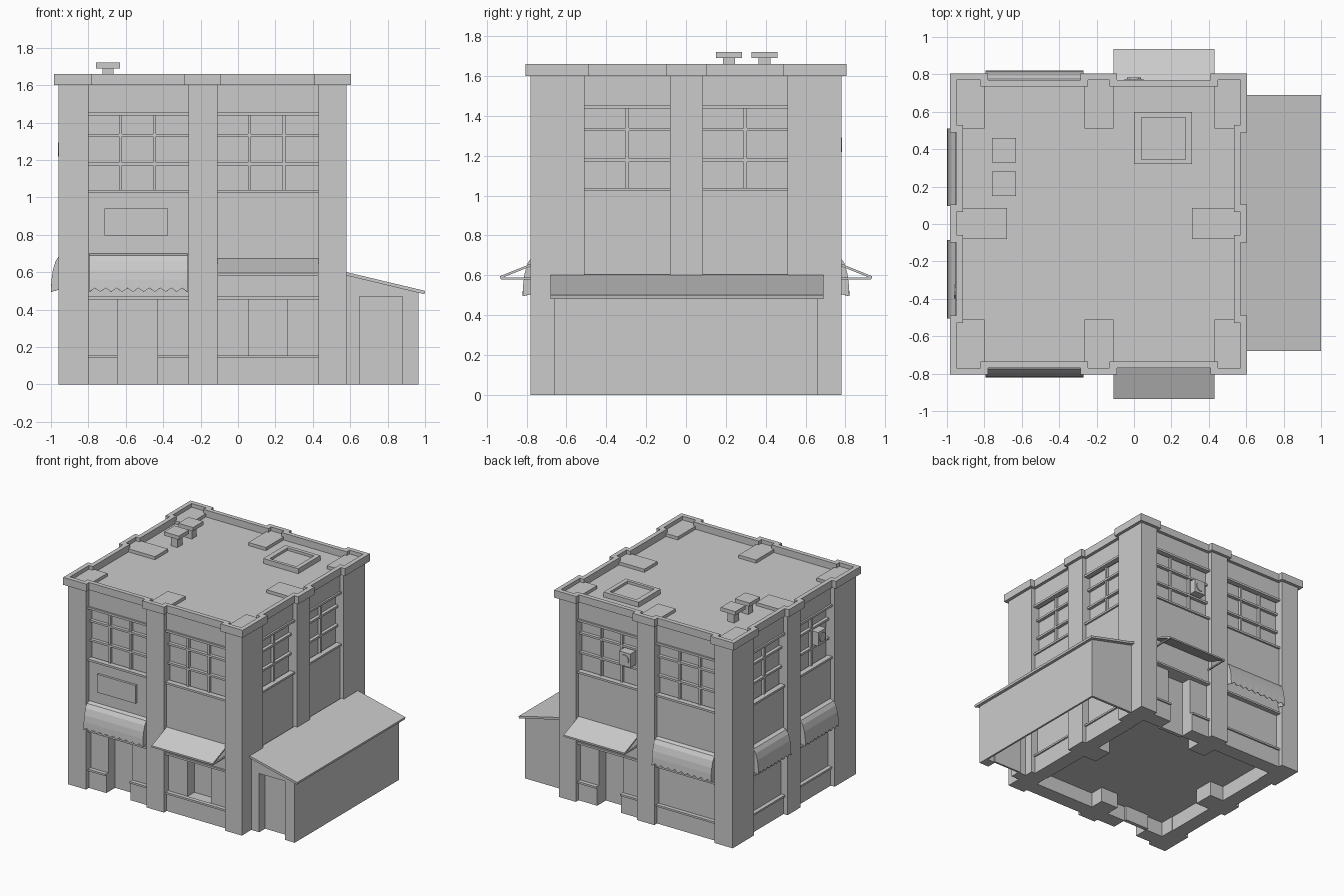
import bpy, bmesh, math
from mathutils import Vector, Matrix

if "Cube" in bpy.data.objects:
    bpy.data.objects.remove(bpy.data.objects["Cube"])

# Wall mapping: u along the wall, d outward from the panel plane, z up
WALLS = {
    "front": lambda u, d, z: Vector((u, -0.745 - d, z)),
    "back": lambda u, d, z: Vector((u, 0.745 + d, z)),
    "left": lambda u, d, z: Vector((-0.925 - d, u, z)),
    "right": lambda u, d, z: Vector((0.545 + d, u, z)),
}


def finish(name, bm):
    bmesh.ops.recalc_face_normals(bm, faces=bm.faces[:])
    me = bpy.data.meshes.new(name)
    bm.to_mesh(me)
    bm.free()
    ob = bpy.data.objects.new(name, me)
    bpy.context.collection.objects.link(ob)
    return ob


def box(name, a, b):
    a, b = Vector(a), Vector(b)
    size = [abs(b[i] - a[i]) for i in range(3)]
    bm = bmesh.new()
    bmesh.ops.create_cube(bm, size=1)
    bmesh.ops.transform(bm, verts=bm.verts[:],
                        matrix=Matrix.Translation((a + b) / 2) @ Matrix.Diagonal((*size, 1)))
    return finish(name, bm)


def slab(name, wall, u0, u1, z0, z1, d0, d1):
    f = WALLS[wall]
    return box(f"{wall}_{name}", f(u0, d0, z0), f(u1, d1, z1))


def prism(name, f, profile, u0, u1):
    """Extrude a closed (a, z) profile along u, placed by f(u, a, z)."""
    bm = bmesh.new()
    face = bm.faces.new([bm.verts.new(f(u0, a, z)) for a, z in profile])
    ext = bmesh.ops.extrude_face_region(bm, geom=[face])
    shift = f(u1, 0, 0) - f(u0, 0, 0)
    bmesh.ops.translate(bm, vec=shift, verts=[v for v in ext["geom"] if isinstance(v, bmesh.types.BMVert)])
    return finish(name, bm)


def curved_awning(wall, u0, u1, teeth=9):
    f = WALLS[wall]
    prof = [(0, .70), (.03, .69), (.05, .66), (.065, .61), (.072, .56), (.075, .515)]
    n = teeth * 2
    bm = bmesh.new()
    rows = []
    for j, (d, z) in enumerate(prof):
        rows.append([bm.verts.new(f(u0 + (u1 - u0) * i / n, d,
                     z - (0.02 if j == len(prof) - 1 and i % 2 == 0 else 0))) for i in range(n + 1)])
    for r, s in zip(rows, rows[1:]):
        for i in range(n):
            bm.faces.new((r[i], r[i + 1], s[i + 1], s[i]))
    for i, u in ((0, u0), (n, u1)):
        bm.faces.new([r[i] for r in rows] + [bm.verts.new(f(u, 0, .515))])
    ob = finish(f"{wall}_curved_awning", bm)
    mod = ob.modifiers.new("thickness", "SOLIDIFY")
    mod.thickness = 0.005


def flat_awning(wall, u0, u1):
    f = WALLS[wall]
    prism(f"{wall}_flat_awning", f, [(0, .672), (.19, .595), (.19, .582), (0, .659)], u0, u1)
    for u in (u0, u1 - .012):
        slab("awning_strut", wall, u, u + .012, .58, .59, 0, .185)


def fan_unit(wall, u, z):
    slab("fan_box", wall, u - .05, u + .05, z - .055, z + .055, -.04, .03)
    f = WALLS[wall]
    prof = [(u + .037 * math.cos(t * math.pi / 6), z + .037 * math.sin(t * math.pi / 6)) for t in range(12)]
    prism(f"{wall}_fan_ring", lambda d, a, zz: f(a, d, zz), prof, .02, .037)


def bay(wall, u0, u1, cols, door=None, niche=None):
    # solid wall zones, thick enough to hold deep recesses
    slab("upper_panel", wall, u0, u1, 1.445, 1.6, -.12, 0)
    slab("middle_panel", wall, u0, u1, .46, 1.03, -.12, 0)
    slab("window_glass", wall, u0, u1, 1.03, 1.445, -.12, -.04)
    spans = [(u0, u1)]
    if door:
        slab("door", wall, door[0], door[1], 0, .46, -.14, -.11)
        spans = [(u0, door[0]), (door[1], u1)]
    for a, b in spans:
        slab("base_panel", wall, a, b, 0, .15, -.12, 0)
        slab("base_rail", wall, a, b, .14, .155, -.02, .012)
        parts = [(a, niche[0]), (niche[1], b)] if niche else [(a, b)]
        for p, q in parts:
            slab("shop_glass", wall, p, q, .15, .46, -.12, -.025)
    # trim bands
    for name, z0, z1 in (("lintel", .455, .47), ("sill", 1.022, 1.038), ("header", 1.438, 1.455)):
        slab(name, wall, u0, u1, z0, z1, -.03, .014)
    # window bars
    for i in range(1, cols):
        u = u0 + (u1 - u0) * (i / cols if cols == 2 else (.32, .66)[i - 1])
        slab("window_bar_v", wall, u - .008, u + .008, 1.03, 1.445, -.05, -.018)
    for z in (1.178, 1.332):
        slab("window_bar_h", wall, u0, u1, z - .008, z + .008, -.05, -.014)
    # parapet strip over the bay
    slab("parapet_bay", wall, u0 - .02, u1 + .02, 1.6, 1.66, -.01, .025)


# Core, floor and roof
box("core", (-.81, -.63, .12), (.43, .63, 1.59))
box("roof", (-.92, -.74, 1.575), (.54, .74, 1.605))

# Pillars
XS = [(-.96, -.80), (-.265, -.11), (.43, .58)]
YS = [(-.78, -.51), (-.08, .085), (.51, .78)]
for i in (0, 2):
    for j in (0, 2):
        box("corner_pillar", (XS[i][0], YS[j][0], 0), (XS[i][1], YS[j][1], 1.63))
for y0, y1 in (YS[0], YS[2]):
    box("middle_pillar", (XS[1][0], y0, 0), (XS[1][1], y1, 1.63))
for x0, x1 in ((-.96, -.68), (.31, .58)):
    box("side_pillar", (x0, YS[1][0], 0), (x1, YS[1][1], 1.63))

# Parapet strips over the pillars
for wall in WALLS:
    ends = [(-.985, -.78), (-.285, -.09), (.41, .605)] if wall in ("front", "back") \
        else [(-.805, -.49), (-.10, .105), (.49, .805)]
    for a, b in ends:
        slab("parapet_pillar", wall, a, b, 1.6, 1.66, .024, .06)

# Bays
L, R = (-.80, -.265), (-.11, .43)
bay("front", *L, 3, door=(-.645, -.43))
bay("front", *R, 3, niche=(.055, .265))
bay("back", *L, 3)
bay("back", *R, 3, door=(.055, .265))
for wall in ("left", "right"):
    for span in ((-.51, -.08), (.085, .51)):
        bay(wall, *span, 2)

# Awnings, sign and fans
for wall in ("front", "back"):
    curved_awning(wall, -.795, -.27)
    flat_awning(wall, -.11, .43)
curved_awning("left", -.505, -.085)
curved_awning("left", .095, .51)
slab("sign_board", "front", -.715, -.375, .795, .94, -.01, .018)
fan_unit("back", 0, 1.255)
fan_unit("left", -.36, 1.255)

# Roof hatch and vents
box("hatch_floor", (.02, .33, 1.6), (.29, .59, 1.625))
for a, b in (((0, .32), (.31, .345)), ((0, .57), (.31, .6)), ((0, .32), (.04, .6)), ((.275, .32), (.31, .6))):
    box("hatch_rim", (*a, 1.6), (*b, 1.645))
for y in (.215, .395):
    box("vent_stem", (-.725, y - .03, 1.6), (-.665, y + .03, 1.70))
    box("vent_cap", (-.76, y - .065, 1.69), (-.63, y + .065, 1.72))

# Side shed
along_y = lambda u, a, z: Vector((a, u, z))
prism("shed_roof", along_y, [(.56, .605), (1, .50), (.997, .482), (.56, .587)], -.68, .69)
prism("shed_front", along_y, [(.57, 0), (.65, 0), (.65, .47), (.88, .47), (.88, 0), (.965, 0),
                              (.965, .495), (.57, .59)], -.66, -.58)
box("shed_door", (.64, -.585, 0), (.89, -.57, .475))
prism("shed_back", along_y, [(.57, 0), (.965, 0), (.965, .495), (.57, .59)], .64, .66)
box("shed_side", (.95, -.66, 0), (.965, .66, .492))
